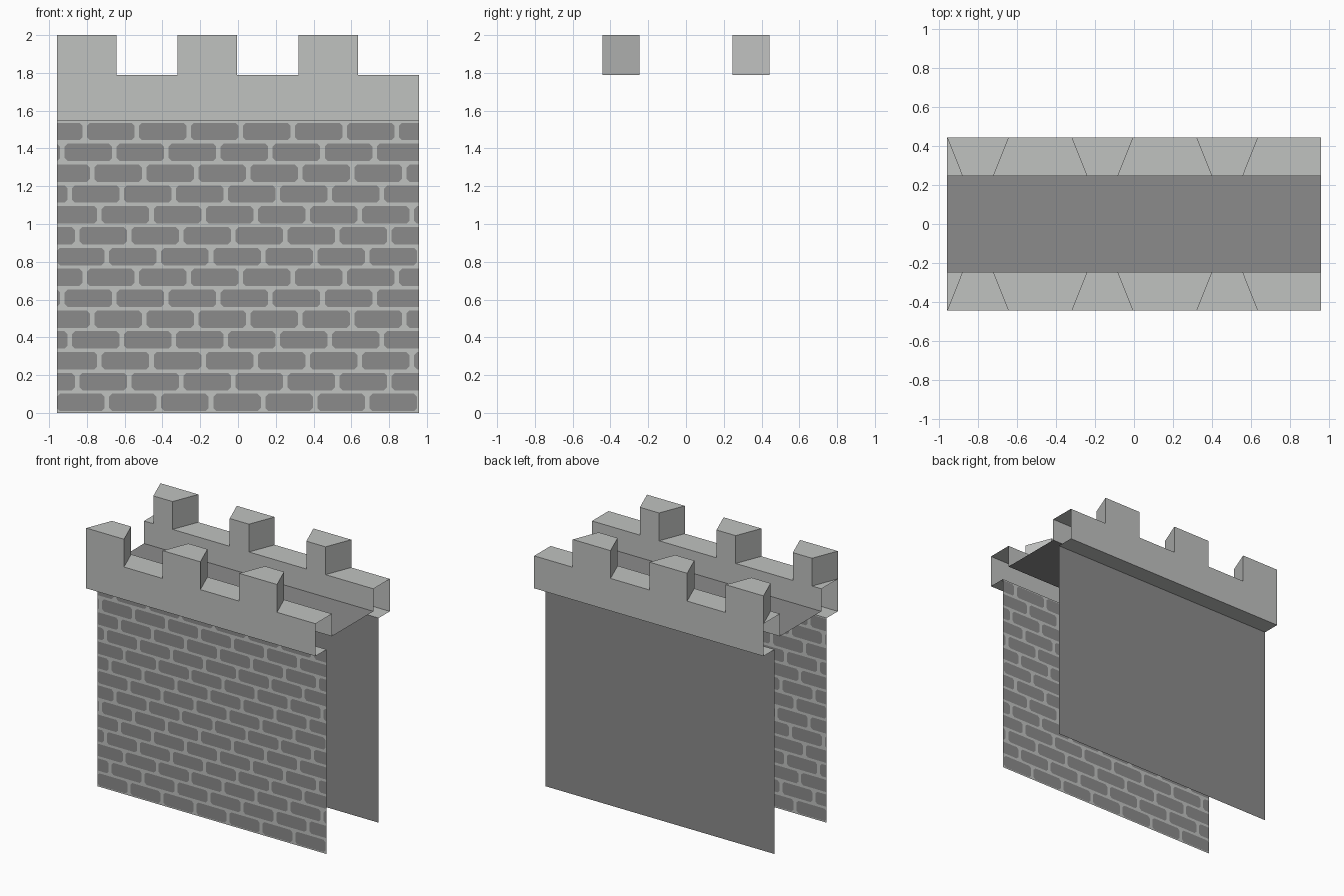
import bpy, bmesh
from mathutils import Vector

if "Cube" in bpy.data.objects:
    bpy.data.objects.remove(bpy.data.objects["Cube"])

HX = 0.958                                   # half length of the wall
WALL_Y, OUT_Y, IN_Y = 0.31, 0.443, 0.247     # wall sheet, parapet outside / inside
Z_BASE, Z_FLOOR, Z_LEDGE, Z_TOP = 1.545, 1.62, 1.79, 2.0


def material(name, rgb):
    m = bpy.data.materials.new(name)
    m.diffuse_color = (*rgb, 1)
    m.use_nodes = True
    m.node_tree.nodes["Principled BSDF"].inputs["Base Color"].default_value = m.diffuse_color
    return m


LIGHT = material("light stone", (0.53, 0.54, 0.53))
DARK = material("dark stone", (0.26, 0.26, 0.26))


def face(bm, pts, out, mat=0):
    """Add one polygon whose normal agrees with the direction out."""
    f = bm.faces.new([bm.verts.new(p) for p in pts])
    f.material_index = mat
    f.normal_update()
    if f.normal.dot(Vector(out)) < 0:
        f.normal_flip()


def finish(bm, name, mats):
    bmesh.ops.remove_doubles(bm, verts=bm.verts, dist=0.0005)
    me = bpy.data.meshes.new(name)
    bm.to_mesh(me)
    bm.free()
    for m in mats:
        me.materials.append(m)
    ob = bpy.data.objects.new(name, me)
    bpy.context.collection.objects.link(ob)
    return ob


# Front wall: one sheet of brick cells, each an octagonal brick in a mortar ring
def brick_wall():
    bm = bmesh.new()
    rows, pitch, first = 14, 0.2755, -0.694
    h = Z_BASE / rows
    c, gx = 0.016, 0.012
    out = (0, -1, 0)

    def poly(pts, mat):
        face(bm, [(x, -WALL_Y, z) for x, z in pts], out, mat)

    for r in range(rows):
        start = (first - r * pitch * 4 / 7 + HX) % pitch - HX - pitch
        z0, z1 = r * h, (r + 1) * h
        b0, b1 = z0 + 0.009, z1 - 0.009
        for k in range(9):
            x0 = start + k * pitch
            x1 = x0 + pitch
            a0, a1 = x0 + gx, x1 - gx
            poly([(a0 + c, b0), (a1 - c, b0), (a1, b0 + c), (a1, b1 - c),
                  (a1 - c, b1), (a0 + c, b1), (a0, b1 - c), (a0, b0 + c)], 1)
            for cz, bz, s in ((z0, b0, 1), (z1, b1, -1)):
                poly([(a0 + c, cz), (a1 - c, cz), (a1 - c, bz), (a0 + c, bz)], 0)
                for cx, ax, t in ((x0, a0, 1), (x1, a1, -1)):
                    poly([(ax + t * c, cz), (cx, cz), (cx, bz + s * c),
                          (ax, bz + s * c), (ax + t * c, bz)], 0)
            for cx, ax in ((x0, a0), (x1, a1)):
                poly([(cx, b0 + c), (ax, b0 + c), (ax, b1 - c), (cx, b1 - c)], 0)
    # trim the courses at both ends of the wall
    for s in (-1, 1):
        bmesh.ops.bisect_plane(bm, geom=bm.verts[:] + bm.edges[:] + bm.faces[:],
                               plane_co=(s * HX, 0, 0), plane_no=(s, 0, 0),
                               clear_outer=True)
    finish(bm, "front_brick_wall", (LIGHT, DARK))


# Parapet with overhang, ledge and tapered merlons; s = -1 front, 1 back
def parapet(s, name):
    bm = bmesh.new()
    yo, yi, yw = s * OUT_Y, s * IN_Y, s * WALL_Y

    def strip(ya, za, yb, zb, out):
        face(bm, [(-HX, ya, za), (HX, ya, za), (HX, yb, zb), (-HX, yb, zb)], out)

    strip(yw, Z_BASE, yo, Z_BASE, (0, 0, -1))
    strip(yo, Z_BASE, yo, Z_LEDGE, (0, s, 0))
    strip(yi, Z_LEDGE, yi, Z_FLOOR, (0, -s, 0))
    taper = 0.078
    last = (-HX, -HX)                        # (outer x, inner x) of previous edge
    for xl in (-HX, -0.32, 0.32):
        xr = xl + 0.316
        l, r = (xl, xl + taper), (xr, xr - taper)

        def corners(z):
            return [(l[0], yo, z), (r[0], yo, z), (r[1], yi, z), (l[1], yi, z)]

        low, top = corners(Z_LEDGE), corners(Z_TOP)
        face(bm, top, (0, 0, 1))
        for i, out in enumerate(((0, s, 0), (1, 0, 0), (0, -s, 0), (-1, 0, 0))):
            j = (i + 1) % 4
            face(bm, [low[i], low[j], top[j], top[i]], out)
        ledge(bm, last, l, yo, yi)
        last = r
    ledge(bm, last, (HX, HX), yo, yi)
    finish(bm, name, (LIGHT,))


def ledge(bm, a, b, yo, yi):
    pts = [(a[0], yo, Z_LEDGE), (b[0], yo, Z_LEDGE), (b[1], yi, Z_LEDGE), (a[1], yi, Z_LEDGE)]
    if abs(a[0] - b[0]) < 0.001:
        pts.pop(0)
    face(bm, pts, (0, 0, 1))


brick_wall()
parapet(-1, "front_parapet")
parapet(1, "back_parapet")

# Plain back wall
bm = bmesh.new()
face(bm, [(-HX, WALL_Y, 0), (HX, WALL_Y, 0), (HX, WALL_Y, Z_BASE), (-HX, WALL_Y, Z_BASE)], (0, 1, 0))
finish(bm, "back_wall", (DARK,))

# Walkway floor between the parapets
bm = bmesh.new()
face(bm, [(-HX, -IN_Y, Z_FLOOR), (HX, -IN_Y, Z_FLOOR), (HX, IN_Y, Z_FLOOR), (-HX, IN_Y, Z_FLOOR)], (0, 0, 1))
finish(bm, "walkway_floor", (DARK,))
